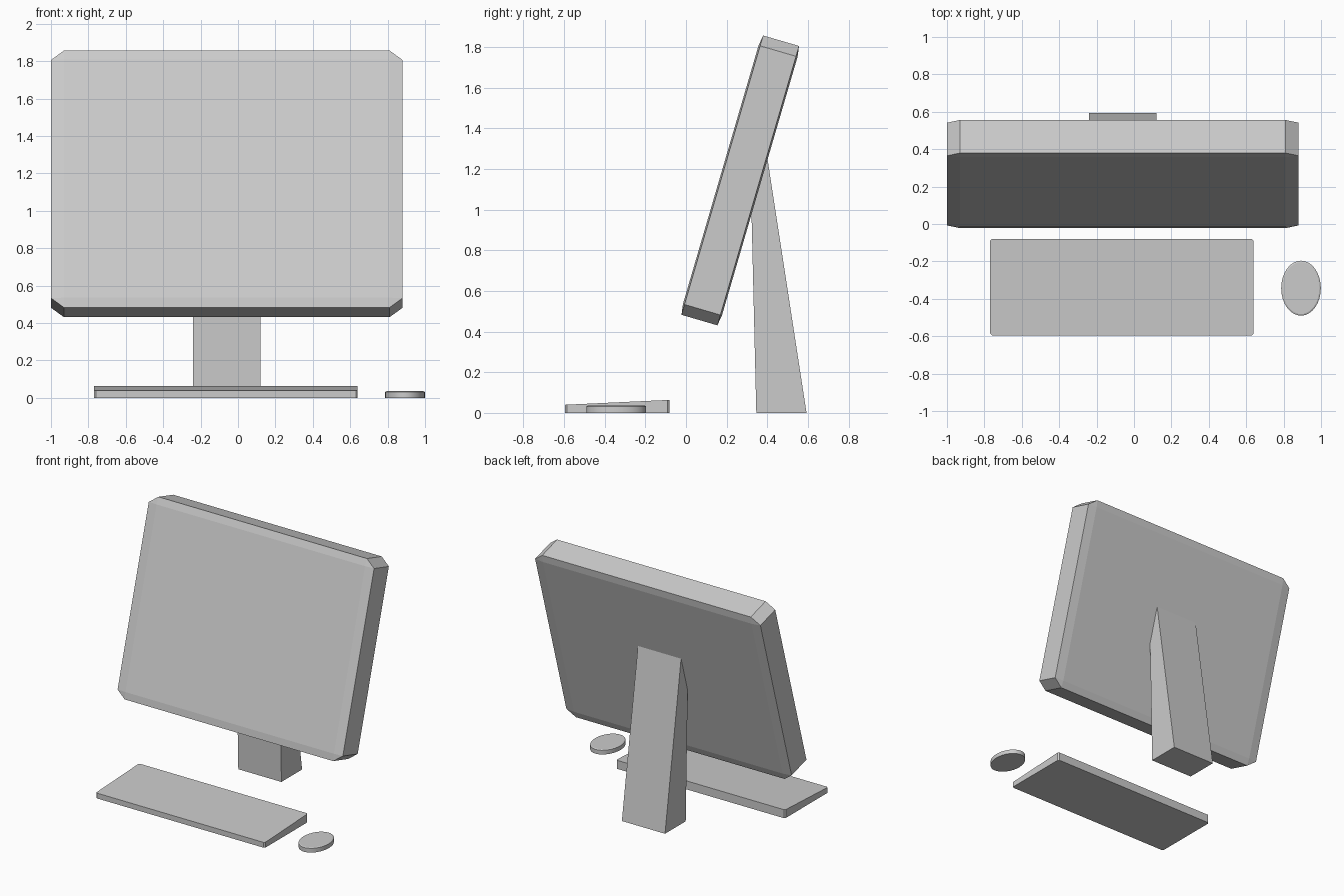
import bpy, bmesh, math
from mathutils import Matrix

if "Cube" in bpy.data.objects:
    bpy.data.objects.remove(bpy.data.objects["Cube"])


def loft(name, rings, matrix=None):
    """Skin a stack of equal-length point rings and cap both ends."""
    bm = bmesh.new()
    loops = [[bm.verts.new(p) for p in ring] for ring in rings]
    n = len(loops[0])
    for a, b in zip(loops, loops[1:]):
        for i in range(n):
            j = (i + 1) % n
            bm.faces.new((a[i], a[j], b[j], b[i]))
    bm.faces.new(loops[0])
    bm.faces.new(loops[-1])
    if matrix:
        bm.transform(matrix)
    # corners that coincide are merged
    bmesh.ops.remove_doubles(bm, verts=bm.verts, dist=1e-5)
    bmesh.ops.recalc_face_normals(bm, faces=bm.faces)
    mesh = bpy.data.meshes.new(name)
    bm.to_mesh(mesh)
    bm.free()
    obj = bpy.data.objects.new(name, mesh)
    bpy.context.collection.objects.link(obj)
    return obj


def octagon(w, h, cx, cy, y):
    """Rectangle in xz (half sizes w, h) with corners cut by cx, cy."""
    return [(-w + cx, y, -h), (w - cx, y, -h), (w, y, -h + cy), (w, y, h - cy),
            (w - cx, y, h), (-w + cx, y, h), (-w, y, h - cy), (-w, y, -h + cy)]


def extrude_profile(name, profile, x0, x1):
    """Extrude a yz profile along x."""
    return loft(name, [[(x, y, z) for y, z in profile] for x in (x0, x1)])


# Monitor: tilted slab with cut corners and slightly raised front and back panels
W, H, CX, CY = 0.94, 0.716, 0.07, 0.053
tilt = Matrix.Translation((-0.06, 0.267, 1.144)) @ Matrix.Rotation(math.radians(-16.3), 4, 'X')
edge, face = 0.092, 0.1
loft("monitor", [octagon(W - CX, H - CY, 0, 0, -face), octagon(W, H, CX, CY, -edge),
                 octagon(W, H, CX, CY, edge), octagon(W - CX, H - CY, 0, 0, face)], tilt)

# Stand: wedge leg, its top slightly sunk into the monitor back
extrude_profile("stand", [(0.346, 0), (0.593, 0), (0.398, 1.27), (0.322, 1.0)], -0.24, 0.12)

# Keyboard: sloped slab with slightly cut vertical corners
x, y0, y1, c = 0.705, -0.595, -0.08, 0.01
outline = [(-x + c, y0), (x - c, y0), (x, y0 + c), (x, y1 - c),
           (x - c, y1), (-x + c, y1), (-x, y1 - c), (-x, y0 + c)]
slope = (0.064 - 0.04) / (y1 - y0)
loft("keyboard", [[(px - 0.065, py, 0) for px, py in outline],
                  [(px - 0.065, py, 0.04 + (py - y0) * slope) for px, py in outline]])

# Mouse: low oval puck with a small top bevel
angles = [math.tau * i / 32 for i in range(32)]
mouse = loft("mouse", [[(0.893 + (0.106 - d) * math.cos(a), -0.343 + (0.147 - d) * math.sin(a), z)
                        for a in angles] for d, z in ((0, 0), (0, 0.032), (0.008, 0.036))])
bpy.context.view_layer.objects.active = mouse
mouse.select_set(True)
bpy.ops.object.shade_smooth_by_angle(angle=math.radians(25))
